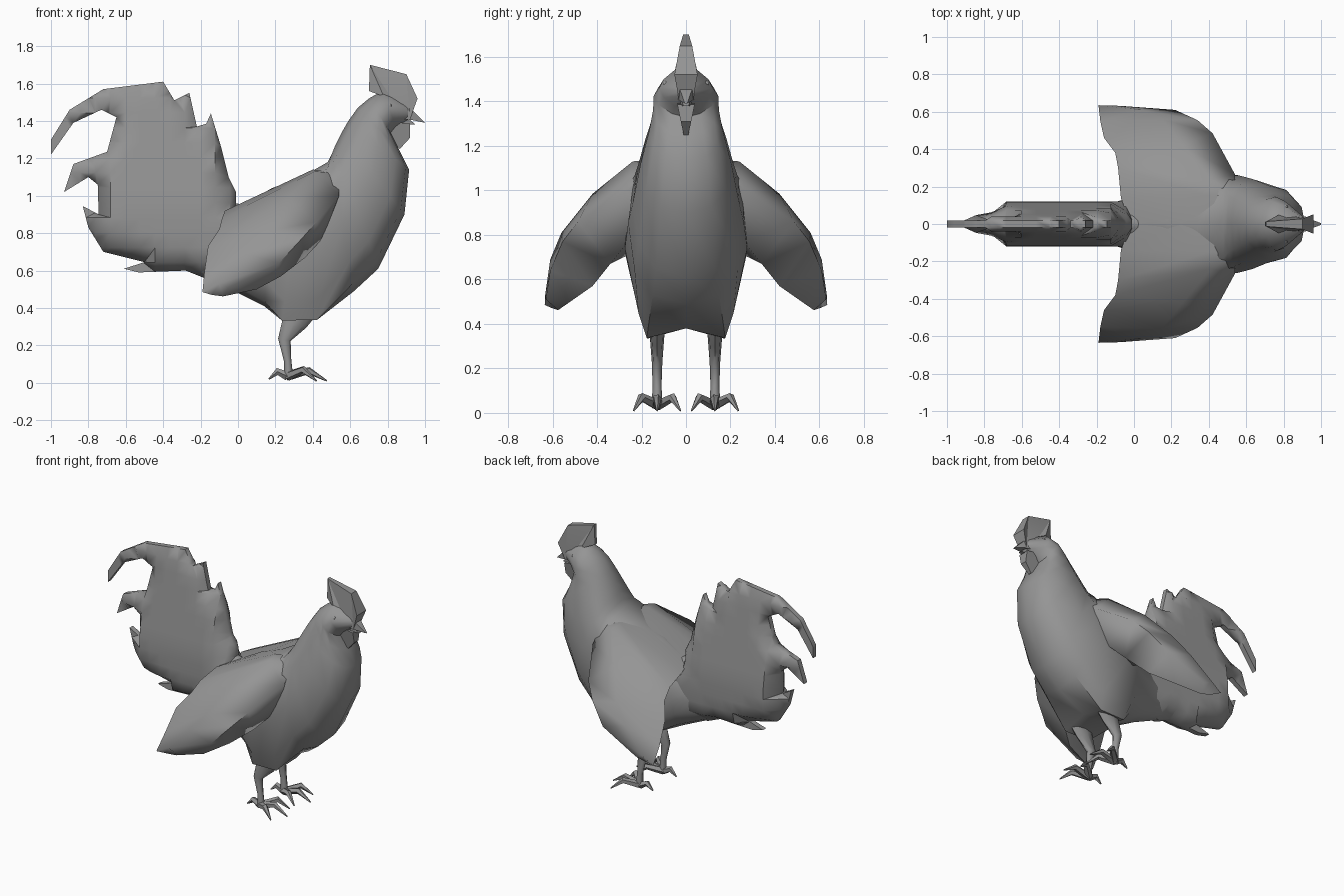
import bpy, bmesh, math
from mathutils import Vector, geometry

if "Cube" in bpy.data.objects:
    bpy.data.objects.remove(bpy.data.objects["Cube"])

grey = bpy.data.materials.new("plain_grey")
grey.diffuse_color = (0.3, 0.3, 0.3, 1)
grey.use_nodes = True
grey.node_tree.nodes["Principled BSDF"].inputs["Base Color"].default_value = grey.diffuse_color


def finish(name, bm, mirror=False, angle=35):
    bmesh.ops.recalc_face_normals(bm, faces=bm.faces)
    me = bpy.data.meshes.new(name)
    bm.to_mesh(me)
    bm.free()
    me.materials.append(grey)
    ob = bpy.data.objects.new(name, me)
    bpy.context.collection.objects.link(ob)
    bpy.ops.object.select_all(action='DESELECT')
    ob.select_set(True)
    bpy.context.view_layer.objects.active = ob
    bpy.ops.object.shade_smooth_by_angle(angle=math.radians(angle))
    if mirror:
        m = ob.modifiers.new("mirror", 'MIRROR')
        m.use_axis = (False, True, False)
    return ob


def loft(bm, rings, start_cap=True):
    """Skin closed rings of points and cap the ends."""
    vs = [[bm.verts.new(p) for p in r] for r in rings]
    n = len(vs[0])
    for a, b in zip(vs, vs[1:]):
        for i in range(n):
            j = (i + 1) % n
            bm.faces.new((a[i], a[j], b[j], b[i]))
    if start_cap:
        bm.faces.new(vs[0])
    bm.faces.new(vs[-1])


def rim_distance(x, z, outline):
    p, best = Vector((x, z)), 9.0
    for i, a in enumerate(outline):
        a, b = Vector(a), Vector(outline[i - 1])
        q, t = geometry.intersect_point_line(p, a, b)
        q = a.lerp(b, min(1, max(0, t)))
        best = min(best, (p - q).length)
    return best


def plate(name, outline, half, angle=30, step=0):
    """Side outline (x, z) given thickness by half(x, z); step adds inner cuts."""
    bm = bmesh.new()
    bm.faces.new([bm.verts.new((x, 0, z)) for x, z in outline])
    if step:
        for k in range(1, int(3 / step)):
            for no, co in (((1, 0, 0), (-1.003 + k * step, 0, 0)), ((0, 0, 1), (0, 0, .003 + k * step))):
                bmesh.ops.bisect_plane(bm, geom=bm.verts[:] + bm.edges[:] + bm.faces[:],
                                       plane_co=co, plane_no=no)
    bmesh.ops.triangulate(bm, faces=bm.faces[:])
    rim = [e for e in bm.edges if e.is_boundary]
    one = bm.verts[:]
    dup = bmesh.ops.duplicate(bm, geom=bm.verts[:] + bm.edges[:] + bm.faces[:])
    twin = dup["vert_map"]
    for v in one:
        t = half(v.co.x, v.co.z)
        v.co.y = -t
        twin[v].co.y = t
    for e in rim:
        a, b = e.verts
        bm.faces.new((a, b, twin[b], twin[a]))
    return finish(name, bm, angle=angle)


def tube(bm, path, radii, n=6):
    """Tapered limb along a path."""
    pts = [Vector(p) for p in path]
    rings = []
    for i, p in enumerate(pts):
        d = (pts[min(i + 1, len(pts) - 1)] - pts[max(i - 1, 0)]).normalized()
        ref = Vector((0, 0, 1)) if abs(d.z) < 0.8 else Vector((1, 0, 0))
        u = d.cross(ref).normalized()
        v = d.cross(u)
        rings.append([p + radii[i] * (u * math.cos(2 * math.pi * k / n) + v * math.sin(2 * math.pi * k / n))
                      for k in range(n)])
    loft(bm, rings)


# body, neck and head: top x z, bottom x z, half width, squareness, belly notch
BODY = [
    (-.12, .88, -.20, .57, .10, 1, 0),
    (.02, .95, .00, .48, .15, 1, 0),
    (.18, 1.04, .14, .40, .22, .85, .01),
    (.34, 1.10, .23, .30, .27, .6, .08),
    (.48, 1.18, .42, .30, .275, .6, .08),
    (.50, 1.22, .62, .49, .26, .8, 0),
    (.52, 1.27, .75, .61, .24, .85, 0),
    (.55, 1.33, .89, .90, .205, .85, 0),
    (.59, 1.40, .915, 1.14, .165, .85, 0),
    (.64, 1.47, .86, 1.25, .148, .95, 0),
    (.70, 1.52, .82, 1.33, .145, 1.2, 0),
    (.77, 1.56, .85, 1.36, .12, 1.3, 0),
    (.91, 1.49, .91, 1.40, .035, 1, 0),
]
bm = bmesh.new()
rings = []
for tx, tz, bx, bz, w, p, notch in BODY:
    ring = []
    for k in range(12):
        a = math.pi * k / 6
        s, c = math.sin(a), math.cos(a)
        s = math.copysign(abs(s) ** p, s) if abs(s) > 1e-6 else 0
        c = math.copysign(abs(c) ** p, c) if abs(c) > 1e-6 else 0
        f = (1 - c) / 2
        z = tz + (bz - tz) * f
        lim = .28 - .33 * max(0, .65 - z)
        ring.append((tx + (bx - tx) * f, max(-lim, min(lim, w * s)), z + (notch if k == 6 else 0)))
    rings.append(ring)
loft(bm, rings)
finish("body", bm, angle=50)

# wings: each section is front ridge, top, trailing edge, underside, lower edge
WING = [
    ((.50, 0, 1.1), (.25, 0, 1.065), (-.02, 0, .93), (.25, 0, .75), (.45, 0, .80)),
    ((.54, .15, 1.12), (.40, .15, 1.14), (-.07, .14, .92), (.24, .15, .74), (.46, .15, .78)),
    ((.54, .265, 1.0), (.41, .24, 1.13), (-.085, .30, .88), (.20, .28, .70), (.45, .26, .77)),
    ((.42, .485, .86), (.26, .42, .985), (-.10, .38, .82), (.12, .36, .66), (.36, .34, .67)),
    ((.34, .555, .77), (.15, .56, .81), (-.16, .46, .73), (.03, .44, .61), (.23, .42, .57)),
    ((.22, .61, .64), (.04, .61, .69), (-.18, .55, .59), (-.02, .51, .53), (.10, .52, .50)),
    ((-.05, .63, .51), (-.10, .633, .53), (-.19, .635, .485), (-.14, .60, .47), (-.08, .575, .462)),
]
bm = bmesh.new()
loft(bm, WING, start_cap=False)
finish("wing", bm, mirror=True, angle=80)

# tail fan with ragged feather tips, swelling inward from a thin rim
TAIL = [(.16, .92), (-.01, .96), (-.01, 1.02), (-.05, 1.10), (-.09, 1.26), (-.145, 1.44),
        (-.17, 1.385), (-.22, 1.37), (-.26, 1.55), (-.34, 1.51), (-.40, 1.61), (-.72, 1.57),
        (-.90, 1.46), (-1, 1.30), (-1, 1.22), (-.88, 1.39), (-.73, 1.46), (-.65, 1.42),
        (-.70, 1.235), (-.88, 1.17), (-.93, 1.02), (-.80, 1.10), (-.75, 1.06), (-.745, .90),
        (-.83, .945), (-.80, .83), (-.72, .70), (-.50, .645), (-.61, .61), (-.53, .59),
        (-.28, .60), (-.18, .56), (.16, .60)]


def tail_half(x, z):
    t = .12 - .09 * max(0, z - .95) / .65 - .12 * max(0, .75 - z)
    if x < -.72:
        t = min(t, .07 - .18 * (-.72 - x))
    return min(t, .018 + 1.6 * rim_distance(x, z, TAIL))


plate("tail", TAIL, tail_half, angle=50, step=.08)

# comb, beak and wattle
plate("comb", [(.705, 1.70), (.70, 1.56), (.78, 1.53), (.86, 1.46), (.92, 1.41), (.96, 1.52), (.90, 1.65)],
      lambda x, z: min(.01 + .6 * max(0, x - .70), .052 - .22 * max(0, z - 1.54) - .18 * max(0, 1.52 - z)))
plate("upper_beak", [(.86, 1.49), (.93, 1.46), (1.0, 1.39), (.93, 1.405), (.86, 1.41)],
      lambda x, z: .04 - .35 * max(0, x - .9))
plate("lower_beak", [(.86, 1.41), (.92, 1.405), (.95, 1.38), (.86, 1.38)],
      lambda x, z: .03 - .2 * max(0, x - .86))
plate("wattle", [(.80, 1.40), (.92, 1.385), (.92, 1.31), (.865, 1.25), (.83, 1.28)],
      lambda x, z: .04 - .21 * max(0, 1.39 - z))

# eyes
bm = bmesh.new()
bmesh.ops.create_uvsphere(bm, u_segments=8, v_segments=6, radius=.015)
bmesh.ops.translate(bm, verts=bm.verts, vec=(.808, .090, 1.478))
finish("eye", bm, mirror=True)

# legs, flattened sideways at the thigh, and clawed toes
Y = .13
bm = bmesh.new()
tube(bm, [(.36, Y, .43), (.305, Y, .33), (.248, Y, .23), (.265, Y, .12), (.27, Y, .04)],
     [.09, .07, .034, .02, .024], 8)
for v in bm.verts:
    if v.co.z > .18:
        v.co.y = Y + (v.co.y - Y) * (.7 if v.co.z < .27 else .45)
finish("leg", bm, mirror=True, angle=60)
bm = bmesh.new()
TOES = [((.38, Y, .065), (.475, Y, .01)), ((.21, Y, .06), (.165, Y, .02)),
        ((.35, Y + .07, .07), (.42, Y + .105, .01)), ((.35, Y - .07, .07), (.42, Y - .105, .01))]
for mid, tip in TOES:
    tube(bm, [(.265, Y, .035), mid, tip], [.025, .02, .004], 5)
finish("toes", bm, mirror=True, angle=50)
